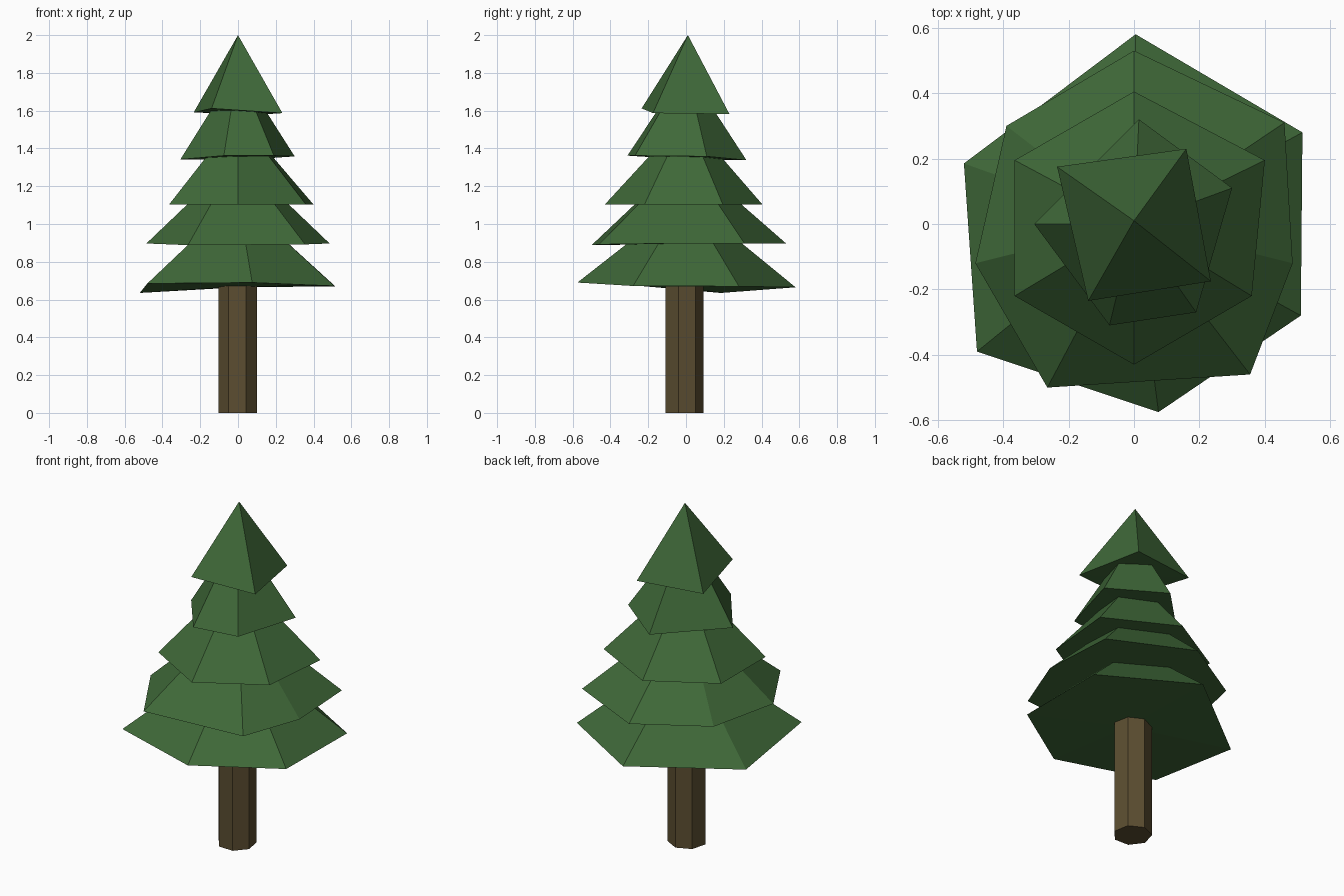
import bpy, bmesh, math

if "Cube" in bpy.data.objects:
    bpy.data.objects.remove(bpy.data.objects["Cube"])


def material(name, rgb):
    m = bpy.data.materials.new(name)
    m.diffuse_color = (*rgb, 1)
    m.use_nodes = True
    m.node_tree.nodes["Principled BSDF"].inputs["Base Color"].default_value = m.diffuse_color
    return m


def build(name, bm, mat):
    bmesh.ops.recalc_face_normals(bm, faces=bm.faces)
    me = bpy.data.meshes.new(name)
    bm.to_mesh(me)
    bm.free()
    me.materials.append(mat)
    ob = bpy.data.objects.new(name, me)
    bpy.context.collection.objects.link(ob)
    return ob


def branch_tier(name, rim, apex, mat):
    """Faceted cone with an irregular rim and a closed underside."""
    bm = bmesh.new()
    tip = bm.verts.new(apex)
    centre = bm.verts.new([sum(p[i] for p in rim) / len(rim) for i in range(3)])
    ring = [bm.verts.new(p) for p in rim]
    for a, b in zip(ring, ring[1:] + ring[:1]):
        bm.faces.new((a, b, tip))
        bm.faces.new((b, a, centre))
    return build(name, bm, mat)


green = material("needles", (0.05, 0.14, 0.04))
brown = material("bark", (0.105, 0.075, 0.03))

# Trunk: seven-sided prism
bm = bmesh.new()
R, SIDES, TOP = 0.105, 7, 0.75
ring = [bm.verts.new((R * math.cos(math.radians(-118) + i * math.tau / SIDES),
                      R * math.sin(math.radians(-118) + i * math.tau / SIDES) - 0.013, 0))
        for i in range(SIDES)]
base = bm.faces.new(ring)
ext = bmesh.ops.extrude_face_region(bm, geom=[base], use_keep_orig=True)
for v in ext["geom"]:
    if isinstance(v, bmesh.types.BMVert):
        v.co.z = TOP
build("trunk", bm, brown)

# Branch tiers from bottom to top, each slightly irregular and tilted
tiers = [
    ([(0.005, 0.58, 0.665), (-0.52, 0.185, 0.635), (-0.48, -0.39, 0.685),
      (0.075, -0.575, 0.69), (0.51, -0.28, 0.672), (0.515, 0.28, 0.67)], (0, 0, 1.14)),
    ([(0, 0.53, 0.897), (-0.39, 0.30, 0.897), (-0.485, -0.12, 0.897), (-0.265, -0.5, 0.888),
      (0.355, -0.46, 0.892), (0.485, -0.12, 0.897), (0.46, 0.31, 0.897)], (0, 0, 1.36)),
    ([(0, 0.405, 1.103), (-0.365, 0.195, 1.103), (-0.365, -0.22, 1.103),
      (0, -0.43, 1.103), (0.36, -0.22, 1.103), (0.40, 0.195, 1.103)], (0, 0, 1.57)),
    ([(0.015, 0.32, 1.338), (-0.305, 0, 1.342), (-0.075, -0.31, 1.362),
      (0.19, -0.27, 1.362), (0.30, 0.11, 1.358)], (0, 0, 1.83)),
    ([(-0.235, 0.175, 1.59), (-0.14, -0.235, 1.612),
      (0.235, -0.175, 1.587), (0.16, 0.23, 1.582)], (0, 0.01, 2)),
]
for i, (rim, apex) in enumerate(tiers, 1):
    branch_tier(f"branch_tier_{i}", rim, apex, green)
